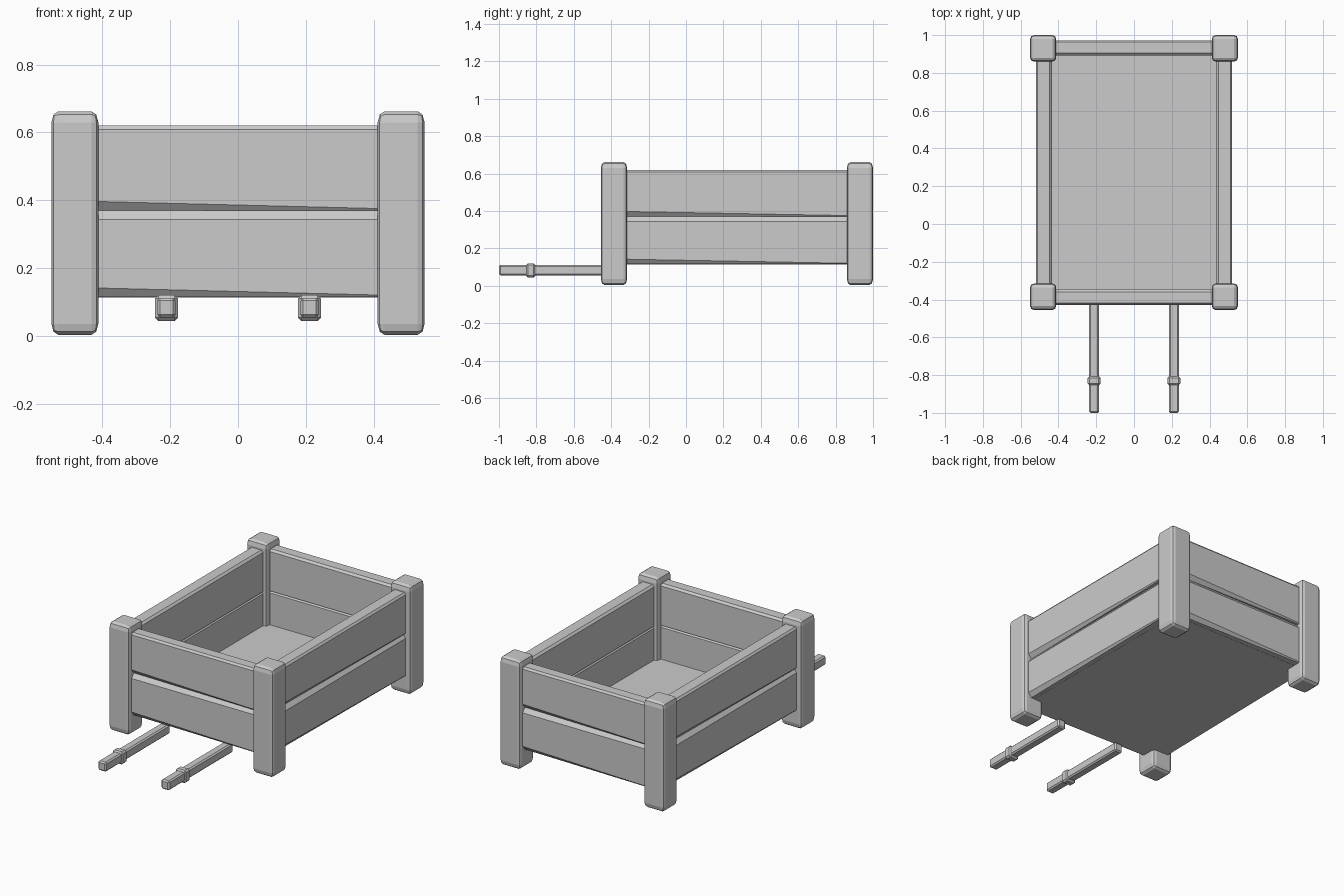
import bpy, bmesh
from math import radians
from mathutils import Matrix, Vector

if "Cube" in bpy.data.objects:
    bpy.data.objects.remove(bpy.data.objects["Cube"])

BOX_Y = 0.272  # middle of the cart box along y


def finish(bm, name):
    bmesh.ops.recalc_face_normals(bm, faces=bm.faces)
    me = bpy.data.meshes.new(name)
    bm.to_mesh(me)
    bm.free()
    ob = bpy.data.objects.new(name, me)
    bpy.context.collection.objects.link(ob)
    return ob


def box(name, lo, hi, bevel=0.0, segments=1, end_stretch=1.0):
    """Bevelled box; end_stretch lengthens the bevels along z."""
    lo, hi = Vector(lo), Vector(hi)
    size = hi - lo
    size.z /= end_stretch
    bm = bmesh.new()
    bmesh.ops.create_cube(bm, size=1)
    bmesh.ops.scale(bm, vec=size, verts=bm.verts)
    if bevel:
        bmesh.ops.bevel(bm, geom=bm.edges[:], offset=bevel, segments=segments,
                        profile=0.5, affect='EDGES')
    bmesh.ops.scale(bm, vec=(1, 1, end_stretch), verts=bm.verts)
    bmesh.ops.translate(bm, vec=(lo + hi) / 2, verts=bm.verts)
    return finish(bm, name)


def plank(name, inner, thick, half_len, z0, z1, top_chamfer, angle):
    """Board facing outward; its lower chamfer fades from one end to the other."""
    bm = bmesh.new()
    rings = []
    for s, low in ((-half_len, 0.028), (half_len, 0.004)):
        out = inner + thick
        prof = [(inner, z0), (out - low * 0.8, z0), (out, z0 + low),
                (out, z1 - top_chamfer), (out - top_chamfer * 0.8, z1),
                (inner + 0.012, z1), (inner, z1 - 0.012)]
        rings.append([bm.verts.new((u, s, z)) for u, z in prof])
    a, b = rings
    n = len(a)
    for i in range(n):
        j = (i + 1) % n
        bm.faces.new((a[i], a[j], b[j], b[i]))
    bm.faces.new(a)
    bm.faces.new(b)
    bm.transform(Matrix.Translation((0, BOX_Y, 0)) @ Matrix.Rotation(radians(angle), 4, 'Z'))
    return finish(bm, name)


# Corner posts
for sx, side in ((-1, "left"), (1, "right")):
    for cy, end in ((-0.385, "front"), (0.93, "back")):
        cx = sx * 0.481
        box(f"{end}_{side}_post", (cx - 0.069, cy - 0.07, 0.003),
            (cx + 0.069, cy + 0.07, 0.662), 0.02, 2, 1.6)

# Two boards on each wall
walls = (("right", 0, 0.435, 0.085, 0.655), ("left", 180, 0.435, 0.085, 0.655),
         ("front", -90, 0.62, 0.08, 0.48), ("back", 90, 0.62, 0.08, 0.48))
for side, angle, inner, thick, half in walls:
    plank(f"{side}_lower_plank", inner, thick, half, 0.115, 0.37, 0.026, angle)
    plank(f"{side}_upper_plank", inner, thick, half, 0.37, 0.62, 0.012, angle)

# Floor
box("floor", (-0.48, -0.385, 0.114), (0.48, 0.93, 0.165))

# Pull handles with collars
for sx, side in ((-1, "left"), (1, "right")):
    cx = sx * 0.211
    box(f"{side}_handle", (cx - 0.027, -1.0, 0.055), (cx + 0.027, -0.385, 0.112), 0.008)
    box(f"{side}_handle_collar", (cx - 0.034, -0.855, 0.044), (cx + 0.034, -0.805, 0.12), 0.01)
